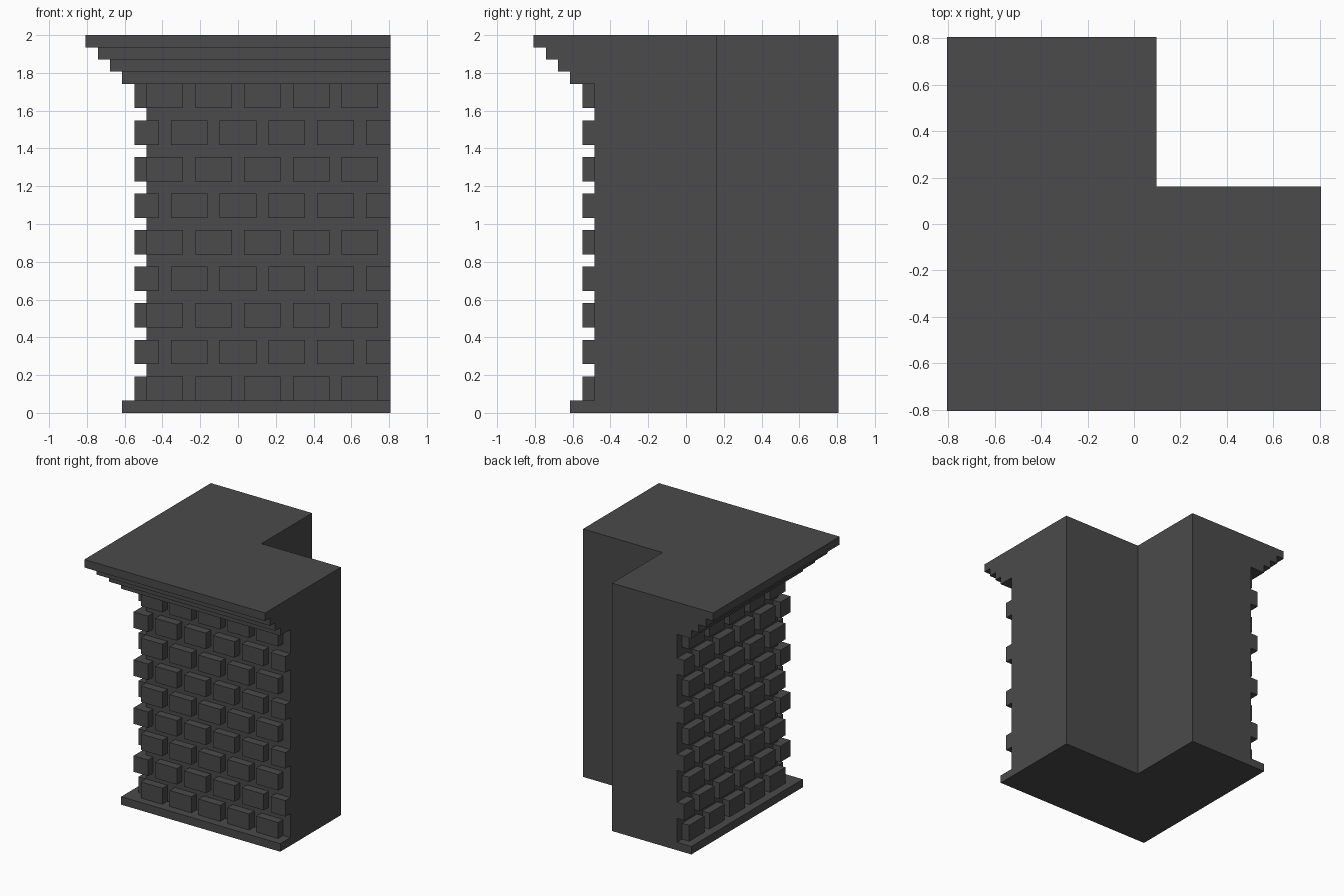
import bpy
import bmesh

if "Cube" in bpy.data.objects:
    bpy.data.objects.remove(bpy.data.objects["Cube"], do_unlink=True)

U = 2 / 31      # one module; every part is sized in modules
END = 12.5      # where both wings are cut off
WALL = 7.5      # distance of the wall plane from the origin
GREY = (0.069, 0.069, 0.069, 1)

stone = bpy.data.materials.new("dark grey stone")
stone.use_nodes = True
stone.diffuse_color = GREY
stone.node_tree.nodes["Principled BSDF"].inputs["Base Color"].default_value = GREY


def finish(name, bm):
    """Turn a bmesh in modules into a finished object."""
    bmesh.ops.scale(bm, vec=(U, U, U), verts=bm.verts)
    bmesh.ops.recalc_face_normals(bm, faces=bm.faces)
    mesh = bpy.data.meshes.new(name)
    bm.to_mesh(mesh)
    bm.free()
    mesh.materials.append(stone)
    bpy.context.collection.objects.link(bpy.data.objects.new(name, mesh))


def prism(name, outline, z0, z1):
    bm = bmesh.new()
    face = bm.faces.new([bm.verts.new((x, y, z0)) for x, y in outline])
    top = bmesh.ops.extrude_face_region(bm, geom=[face], use_keep_orig=True)
    moved = [v for v in top["geom"] if isinstance(v, bmesh.types.BMVert)]
    bmesh.ops.translate(bm, vec=(0, 0, z1 - z0), verts=moved)
    finish(name, bm)


def moulding(name, profile):
    """Sweep a (distance, height) profile along the front, round the corner, along the side."""
    bm = bmesh.new()
    rings = [[bm.verts.new(p) for p in ring] for ring in (
        [(END, -d, z) for d, z in profile],
        [(-d, -d, z) for d, z in profile],
        [(-d, END, z) for d, z in profile])]
    n = len(profile)
    for a, b in zip(rings, rings[1:]):
        for i in range(n):
            j = (i + 1) % n
            bm.faces.new((a[i], a[j], b[j], b[i]))
    bm.faces.new(rings[0])
    bm.faces.new(rings[-1])
    finish(name, bm)


def box(bm, x0, x1, y0, y1, z0, z1):
    verts = bmesh.ops.create_cube(bm, size=1)["verts"]
    bmesh.ops.scale(bm, vec=(x1 - x0, y1 - y0, z1 - z0), verts=verts)
    bmesh.ops.translate(bm, vec=((x0 + x1) / 2, (y0 + y1) / 2, (z0 + z1) / 2), verts=verts)


# L-shaped wall body
prism("wall_body", [(-WALL, -WALL), (END, -WALL), (END, 2.5), (1.5, 2.5),
                    (1.5, END), (-WALL, END)], 0, 31)

# Plinth strip at the foot
moulding("plinth", [(WALL, 0), (9.5, 0), (9.5, 1), (WALL, 1)])

# Cornice with four steps
steps = [(WALL, 27)]
for i in range(4):
    steps += [(9.5 + i, 27 + i), (9.5 + i, 28 + i)]
moulding("cornice", steps + [(WALL, 31)])

# Raised bricks in nine staggered courses, on the front and mirrored to the side
front, side = bmesh.new(), bmesh.new()
for row in range(9):
    z = 1 + 3 * row
    first = -9.5 if row % 2 else -7.5
    for i in range(6):
        a = max(first + 4 * i, -WALL - 1)
        b = min(first + 4 * i + 3, END)
        if a < END:
            box(front, a, b, -WALL - 1, -WALL, z, z + 2)
            # the corner brick belongs to the front, so the side starts behind it
            box(side, -WALL - 1, -WALL, max(a, -WALL), b, z, z + 2)
finish("front_bricks", front)
finish("side_bricks", side)
